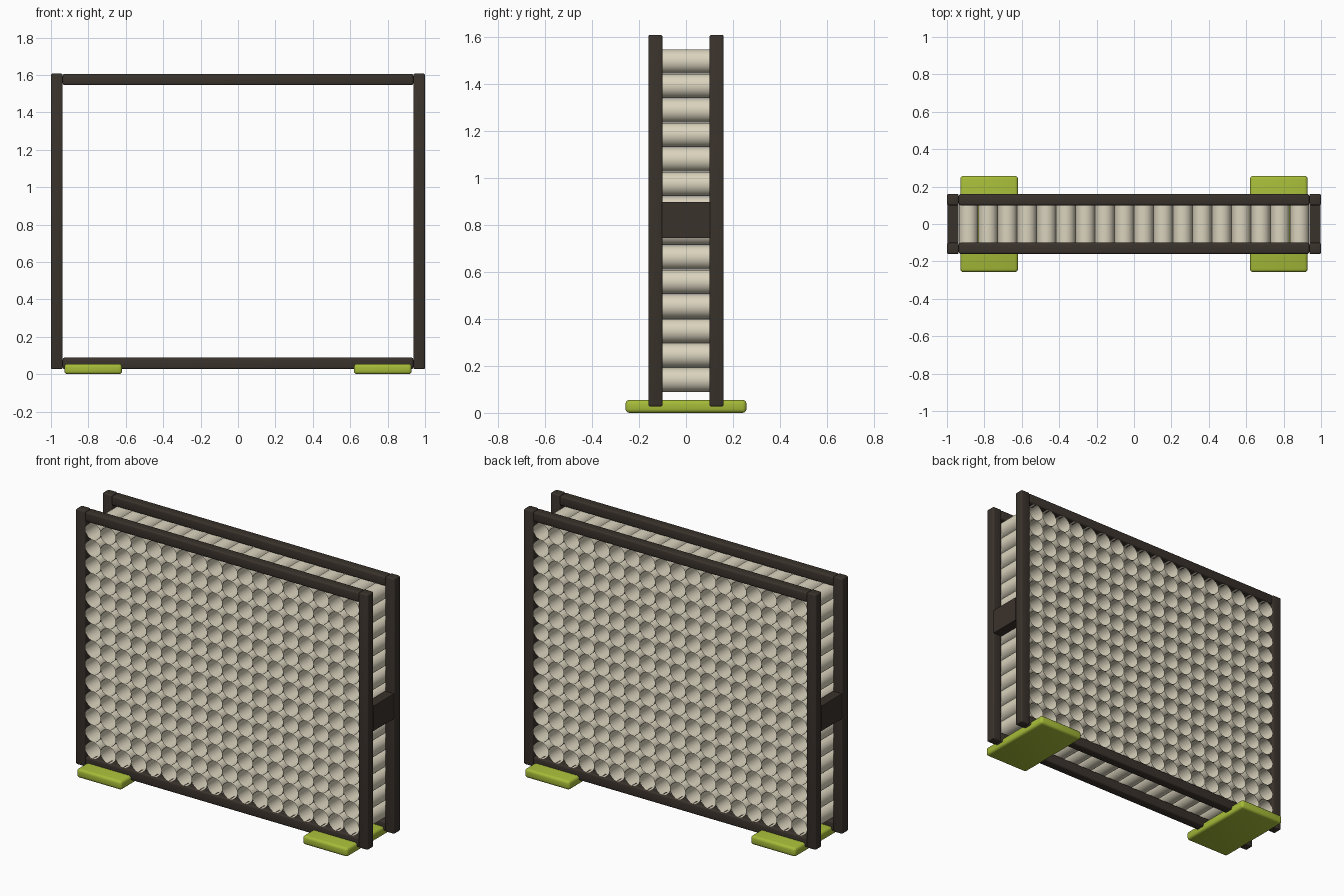
import bpy, bmesh, math
from mathutils import Matrix

cube = bpy.data.objects.get("Cube")
if cube:
    bpy.data.objects.remove(cube, do_unlink=True)


def material(name, rgb):
    m = bpy.data.materials.new(name)
    m.use_nodes = True
    m.diffuse_color = (*rgb, 1)
    m.node_tree.nodes["Principled BSDF"].inputs["Base Color"].default_value = (*rgb, 1)
    return m


BROWN = material("dark brown", (0.042, 0.032, 0.025))
CREAM = material("warm cream", (0.70, 0.65, 0.51))
GREEN = material("lime green", (0.38, 0.50, 0.04))


def add_object(name, bm, mat):
    mesh = bpy.data.meshes.new(name)
    bm.to_mesh(mesh)
    bm.free()
    mesh.materials.append(mat)
    obj = bpy.data.objects.new(name, mesh)
    bpy.context.collection.objects.link(obj)
    return obj


def smooth(obj):
    bpy.ops.object.select_all(action='DESELECT')
    obj.select_set(True)
    bpy.context.view_layer.objects.active = obj
    bpy.ops.object.shade_smooth_by_angle(angle=math.radians(40))


def box(name, x, y, z, mat, bevel=0.0):
    """Box from (low, high) ranges, with rounded edges if asked."""
    bm = bmesh.new()
    bmesh.ops.create_cube(bm, size=1)
    for v in bm.verts:
        v.co = [sum(r) / 2 + c * (r[1] - r[0]) for c, r in zip(v.co, (x, y, z))]
    if bevel:
        bmesh.ops.bevel(bm, geom=bm.edges[:], offset=bevel, segments=3,
                        profile=0.5, affect='EDGES')
    obj = add_object(name, bm, mat)
    if bevel:
        smooth(obj)
    return obj


def span(sign, low, high):
    return tuple(sorted((sign * low, sign * high)))


INNER, BOTTOM, TOP = 0.937, 0.027, 1.607
BAR = 0.062

# Two matching rectangular frames, front and back
for side, s in (("front", -1), ("back", 1)):
    depth = span(s, 0.1, 0.16)
    for hand, h in (("right", -1), ("left", 1)):
        box(f"{side}_{hand}_post", span(h, INNER, 1), depth, (BOTTOM, TOP), BROWN, 0.008)
    rail = (-INNER, INNER)
    box(f"{side}_bottom_rail", rail, depth, (BOTTOM, BOTTOM + BAR), BROWN, 0.01)
    box(f"{side}_top_rail", rail, depth, (TOP - BAR, TOP - 0.002), BROWN, 0.01)

# End connectors and feet
for hand, h in (("right", -1), ("left", 1)):
    box(f"{hand}_connector", span(h, INNER, 0.998), (-0.102, 0.102), (0.743, 0.897), BROWN)
    box(f"{hand}_foot", span(h, 0.62, 0.928), (-0.257, 0.257), (0, 0.055), GREEN, 0.016)

# Grid of open, thin-walled tubes
COLUMNS, ROWS = 18, 14
PITCH = 2 * INNER / COLUMNS
bm = bmesh.new()
bmesh.ops.create_cone(bm, cap_ends=False, segments=32, radius1=PITCH * 0.497,
                      radius2=PITCH * 0.497, depth=0.31,
                      matrix=Matrix.Rotation(math.pi / 2, 4, 'X'))
tubes = add_object("tube_grid", bm, CREAM)
smooth(tubes)
middle = (BOTTOM + TOP) / 2
tubes.location = (-PITCH * (COLUMNS - 1) / 2, 0, middle - PITCH * (ROWS - 1) / 2)
for label, count, offset in (("columns", COLUMNS, (PITCH, 0, 0)), ("rows", ROWS, (0, 0, PITCH))):
    array = tubes.modifiers.new(label, 'ARRAY')
    array.count = count
    array.use_relative_offset = False
    array.use_constant_offset = True
    array.constant_offset_displace = offset
